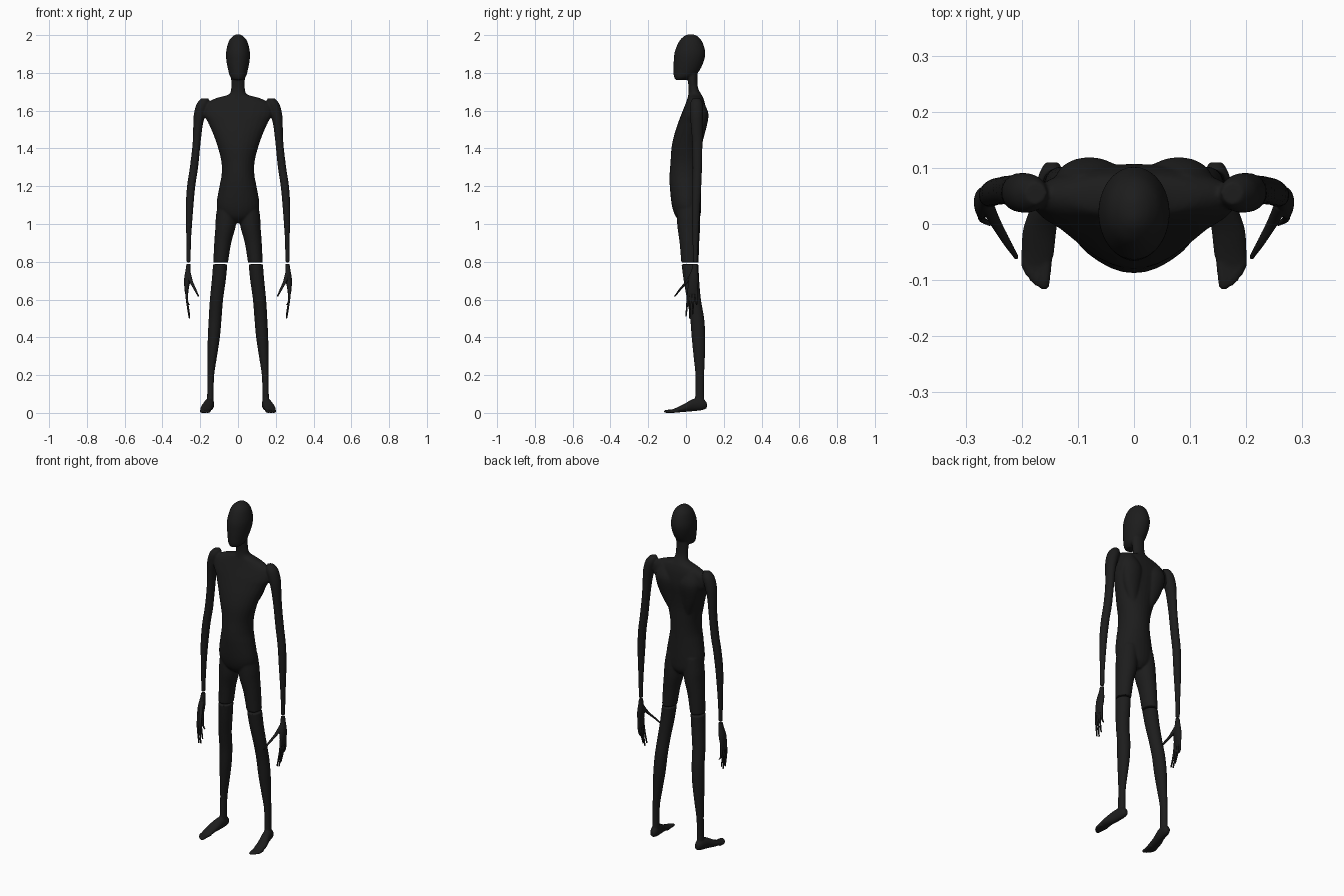
import bpy
import bmesh
import math
from mathutils import Vector

# All profile numbers are in hundredths of a unit
UNIT = 0.01
SEGMENTS = 28
STEPS = 5

cube = bpy.data.objects.get("Cube")
if cube:
    bpy.data.objects.remove(cube, do_unlink=True)

skin = bpy.data.materials.new("matte black")
black = (0.012, 0.012, 0.012, 1)
skin.diffuse_color = black
skin.use_nodes = True
shader = next(n for n in skin.node_tree.nodes if n.type == "BSDF_PRINCIPLED")
shader.inputs["Base Color"].default_value = black


def smooth_rings(rings):
    """Refine a list of rings with a Catmull-Rom spline."""
    points = [Vector(ring) for ring in rings]
    points = [points[0]] + points + [points[-1]]
    refined = []
    for a, b, c, d in zip(points, points[1:], points[2:], points[3:]):
        for step in range(STEPS):
            t = step / STEPS
            refined.append(b + (c - a) * (t / 2)
                           + (a * 2 - b * 5 + c * 4 - d) * (t * t / 2)
                           + (b * 3 - a - c * 3 + d) * (t ** 3 / 2))
    refined.append(points[-1])
    return refined


def loft(bm, rings, side=1, along_y=False):
    """Skin rings of (x, y, z, half width, half depth) into a closed tube."""
    loops = []
    for x, y, z, width, depth in smooth_rings(rings):
        loop = []
        for index in range(SEGMENTS):
            angle = math.tau * index / SEGMENTS
            across = math.cos(angle) * max(width, 0.1)
            deep = math.sin(angle) * max(depth, 0.1)
            offset = Vector((across, 0, deep)) if along_y else Vector((across, deep, 0))
            point = (Vector((x, y, z)) + offset) * UNIT
            point.x *= side
            loop.append(bm.verts.new(point))
        loops.append(loop)
    faces = [bm.faces.new(loops[0]), bm.faces.new(loops[-1])]
    for low, high in zip(loops, loops[1:]):
        for i in range(SEGMENTS):
            j = (i + 1) % SEGMENTS
            faces.append(bm.faces.new((low[i], low[j], high[j], high[i])))
    bmesh.ops.recalc_face_normals(bm, faces=faces)


def centred(sections):
    """Turn (z, half width, front, back) sections into rings on the midline."""
    return [(0, (front + back) / 2, z, width, (back - front) / 2)
            for z, width, front, back in sections]


def round_limb(sections):
    """Turn (x, y, z, radius) sections into circular rings."""
    return [(x, y, z, radius, radius) for x, y, z, radius in sections]


def finish(bm, name, voxel, relax):
    """Make the object, fuse its overlapping tubes and soften the joins."""
    mesh = bpy.data.meshes.new(name)
    bm.to_mesh(mesh)
    bm.free()
    mesh.materials.append(skin)
    for polygon in mesh.polygons:
        polygon.use_smooth = True
    obj = bpy.data.objects.new(name, mesh)
    bpy.context.collection.objects.link(obj)
    fuse = obj.modifiers.new("fuse", "REMESH")
    fuse.mode = "VOXEL"
    fuse.voxel_size = voxel
    fuse.use_smooth_shade = True
    soften = obj.modifiers.new("soften", "SMOOTH")
    soften.factor = 0.5
    soften.iterations = relax
    return obj


# Profiles of the upper body
head = centred([
    (200.4, 0.8, 1, 4), (199.3, 2.9, -1.2, 6.2), (196.5, 5, -3.8, 8.6),
    (191, 6.3, -6, 10.2), (186, 6.1, -6.5, 9.4), (181, 5.1, -6.6, 7),
    (178, 4.2, -6.4, 4), (176.3, 2.6, -5.6, 0)])

torso = centred([
    (184, 3.6, 0, 6.5), (178, 3.7, 0.6, 6), (172, 3.6, 1.4, 6.4),
    (168.5, 5, 1.2, 8.2), (166.5, 12, 0.8, 9.2), (163, 17.6, -0.5, 10.2),
    (158, 18.2, -2.5, 10.7), (154, 16, -4, 10.5), (148, 13.3, -6, 9.5),
    (141, 10.8, -7.6, 8.6), (133, 8.8, -8.2, 8.3), (126, 8.7, -8.7, 8.1),
    (120, 9.8, -8.6, 8), (110, 11.3, -7.5, 8), (104, 9, -5.5, 7.5),
    (100.5, 2.5, -2, 5)])

shoulder_blade = [
    (9, 7, 165, 2.5, 2), (8, 7.8, 158, 6, 4.1),
    (7, 6.5, 148, 5, 3.5), (5, 5, 138, 2, 2)]

arm = [
    (17.5, 5.5, 166.5, 2, 2), (18.7, 5.5, 163.5, 3.2, 3.4),
    (20.3, 5.6, 158, 3.1, 3.5), (21.2, 5.7, 152, 2.5, 3.1),
    (22, 6, 142, 2.1, 2.7), (23.3, 6, 130, 2.2, 2.5),
    (24.8, 5.7, 120, 2.2, 2.4), (25.7, 5.2, 108, 2, 2.2),
    (26.1, 5, 92, 1.3, 1.6), (26.2, 4.9, 79.6, 1.1, 1.2)]

thigh = [
    (5.5, 1, 112, 5, 6), (6.2, 1.3, 104, 5.5, 6.2), (6.7, 1.5, 98, 5.3, 6),
    (8.1, 1.8, 90, 4.5, 5.2), (9.2, 2.1, 79.5, 3.9, 4.6)]

# Upper body, fused from head to wrists and knees
body = bmesh.new()
loft(body, head)
loft(body, torso)
for side in (1, -1):
    for part in (shoulder_blade, arm, thigh):
        loft(body, part, side)
finish(body, "upper_body", 0.005, 5)

# Profiles of the hand
palm = [
    (26.2, 4.8, 78.9, 1.1, 1.2), (26.4, 4.6, 76, 1.3, 1.6),
    (26.8, 4, 71, 1.7, 2.6), (27.2, 3.6, 66, 1.2, 2.7),
    (27.2, 3.5, 63, 0.8, 2.3)]

thumb = round_limb([
    (26.2, 3.5, 74, 1.2), (24.8, 0.5, 69.5, 1), (22.8, -3, 65.5, 0.75),
    (20.9, -6, 61.6, 0.45)])

finger_tips = [(0, 51), (1.8, 50), (3.5, 52), (5.6, 57)]

# Profiles of the lower leg and foot
shin = [
    (9.4, 2.1, 78.7, 3.8, 4.5), (10.2, 2.9, 70, 3.7, 4.1),
    (11.4, 4.2, 60, 3.5, 3.7), (12.1, 5.9, 50, 3.4, 3.7),
    (12.8, 6.6, 40, 3.2, 3.6), (13.6, 7, 30, 2.5, 3),
    (14.4, 7.3, 20, 1.8, 2.3), (14.6, 7.2, 10, 1.7, 2.3),
    (14.8, 7.2, 4, 2, 2.7)]

foot = [
    (14.6, 11, 4, 1.2, 1.5), (14.8, 8.7, 4.5, 2.2, 3),
    (15.5, 4, 4.2, 2.6, 3.3), (16.8, -1, 2.6, 3, 2.1),
    (17.1, -5, 1.5, 2.9, 1.3), (17.3, -7.5, 1, 2.5, 0.8)]

toe_tips = [(16, -11.6, 1), (17.2, -11, 0.75), (18.1, -10.2, 0.7),
            (18.9, -9.2, 0.65), (19.5, -8.2, 0.6)]

for side, label in ((1, "left"), (-1, "right")):
    # Hand with spread thumb and four thin fingers
    hand = bmesh.new()
    loft(hand, palm, side)
    loft(hand, thumb, side)
    for index, (tip_y, tip_z) in enumerate(finger_tips):
        root_y = 1.6 + index * 1.3
        middle_y = (root_y + tip_y) / 2
        loft(hand, round_limb([
            (27.2, root_y, 66, 0.75), (27, middle_y, 59.5, 0.6),
            (25.7, tip_y, tip_z, 0.4)]), side)
    finish(hand, label + "_hand", 0.0025, 2)

    # Lower leg with foot and toes
    leg = bmesh.new()
    loft(leg, shin, side)
    loft(leg, foot, side, along_y=True)
    for index, (tip_x, tip_y, radius) in enumerate(toe_tips):
        root_x = 15.4 + index
        loft(leg, [
            (root_x, -4, 1.1, radius, 1), (tip_x, tip_y + 1, 0.8, radius, 0.8),
            (tip_x, tip_y, 0.6, radius / 2, 0.4)], side, along_y=True)
    finish(leg, label + "_lower_leg", 0.004, 3)
